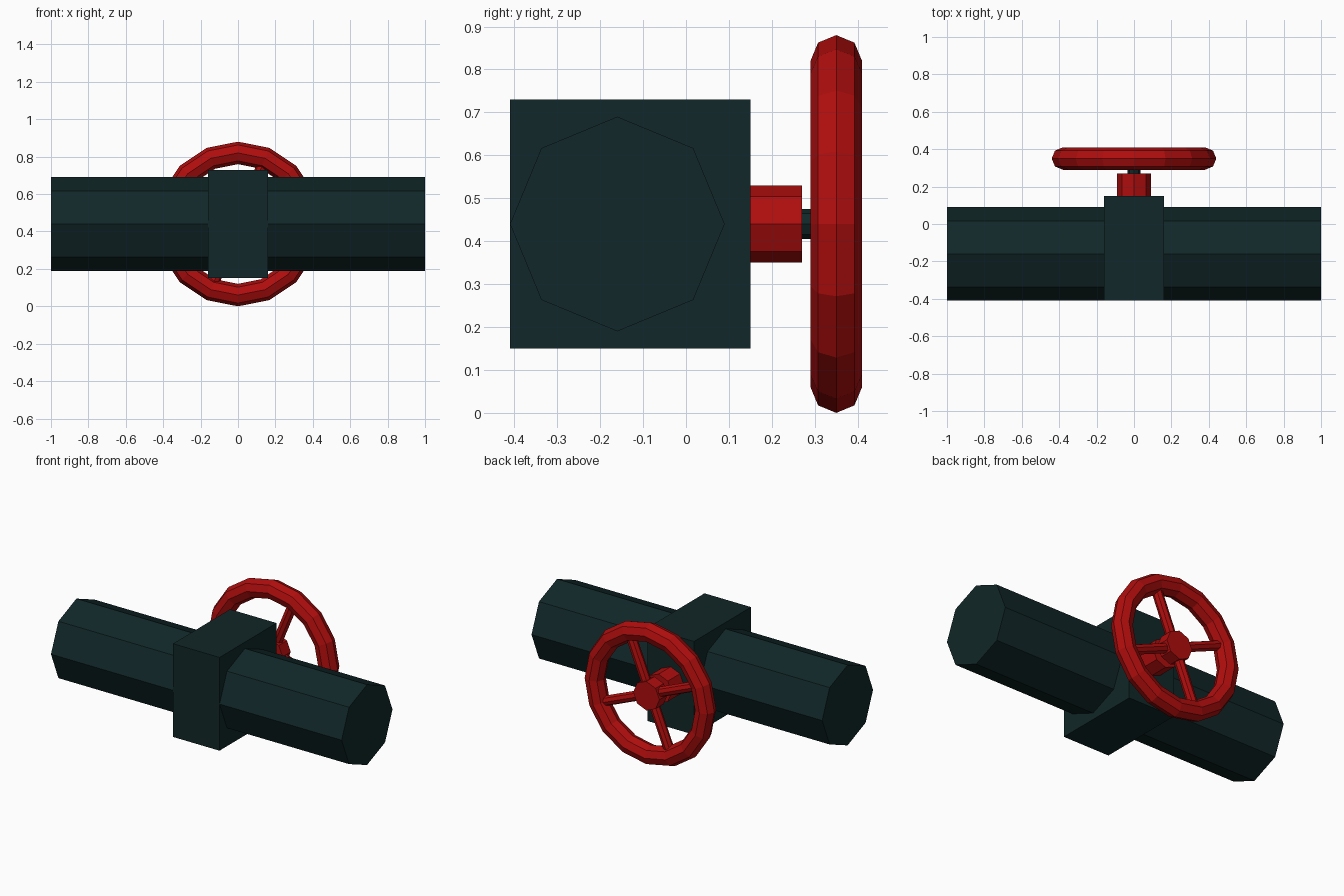
import bpy
from math import pi, sin, cos
from mathutils import Vector

if "Cube" in bpy.data.objects:
    bpy.data.objects.remove(bpy.data.objects["Cube"], do_unlink=True)


def material(name, rgb):
    mat = bpy.data.materials.new(name)
    mat.use_nodes = True
    mat.diffuse_color = (*rgb, 1)
    mat.node_tree.nodes["Principled BSDF"].inputs["Base Color"].default_value = (*rgb, 1)
    return mat


TEAL = material("dark teal iron", (0.0055, 0.020, 0.021))
RED = material("red paint", (0.43, 0.004, 0.004))


def finish(name, mat):
    obj = bpy.context.object
    obj.name = name
    obj.data.materials.append(mat)
    return obj


def rod(name, mat, start, end, radius):
    """Eight-sided rod with flat faces between two points."""
    a, b = Vector(start), Vector(end)
    axis = b - a
    bpy.ops.mesh.primitive_cylinder_add(
        vertices=8, radius=radius, depth=axis.length, location=(a + b) / 2,
        rotation=axis.to_track_quat("Z", "Y").to_euler())
    return finish(name, mat)


PIPE_Y, MID_Z, WHEEL_Y = -0.16, 0.44, 0.35

# Valve body
bpy.ops.mesh.primitive_cube_add(size=1, location=(0, -0.13, MID_Z))
body = finish("valve_body", TEAL)
body.scale = (0.32, 0.56, 0.58)

# Pipe on each side of the body
for side, x in (("left", 1), ("right", -1)):
    rod(side + "_pipe", TEAL, (0.15 * x, PIPE_Y, MID_Z), (x, PIPE_Y, MID_Z), 0.25)

# Collar, stem and hub along the wheel axis
rod("collar", RED, (0, 0.15, MID_Z), (0, 0.27, MID_Z), 0.09)
rod("stem", TEAL, (0, 0.26, MID_Z), (0, 0.33, MID_Z), 0.035)
rod("wheel_hub", RED, (0, 0.31, MID_Z), (0, 0.39, MID_Z), 0.09)

# Hand wheel rim
bpy.ops.mesh.primitive_torus_add(
    major_segments=16, minor_segments=8, major_radius=0.38, minor_radius=0.06,
    location=(0, WHEEL_Y, MID_Z), rotation=(pi / 2, 0, 0))
finish("wheel_rim", RED)

# Four spokes, turned a sixteenth of a circle
for i in range(4):
    angle = pi / 8 + i * pi / 2
    way = Vector((sin(angle), 0, cos(angle)))
    centre = Vector((0, WHEEL_Y, MID_Z))
    rod(f"wheel_spoke_{i + 1}", RED, centre + way * 0.05, centre + way * 0.36, 0.03)
